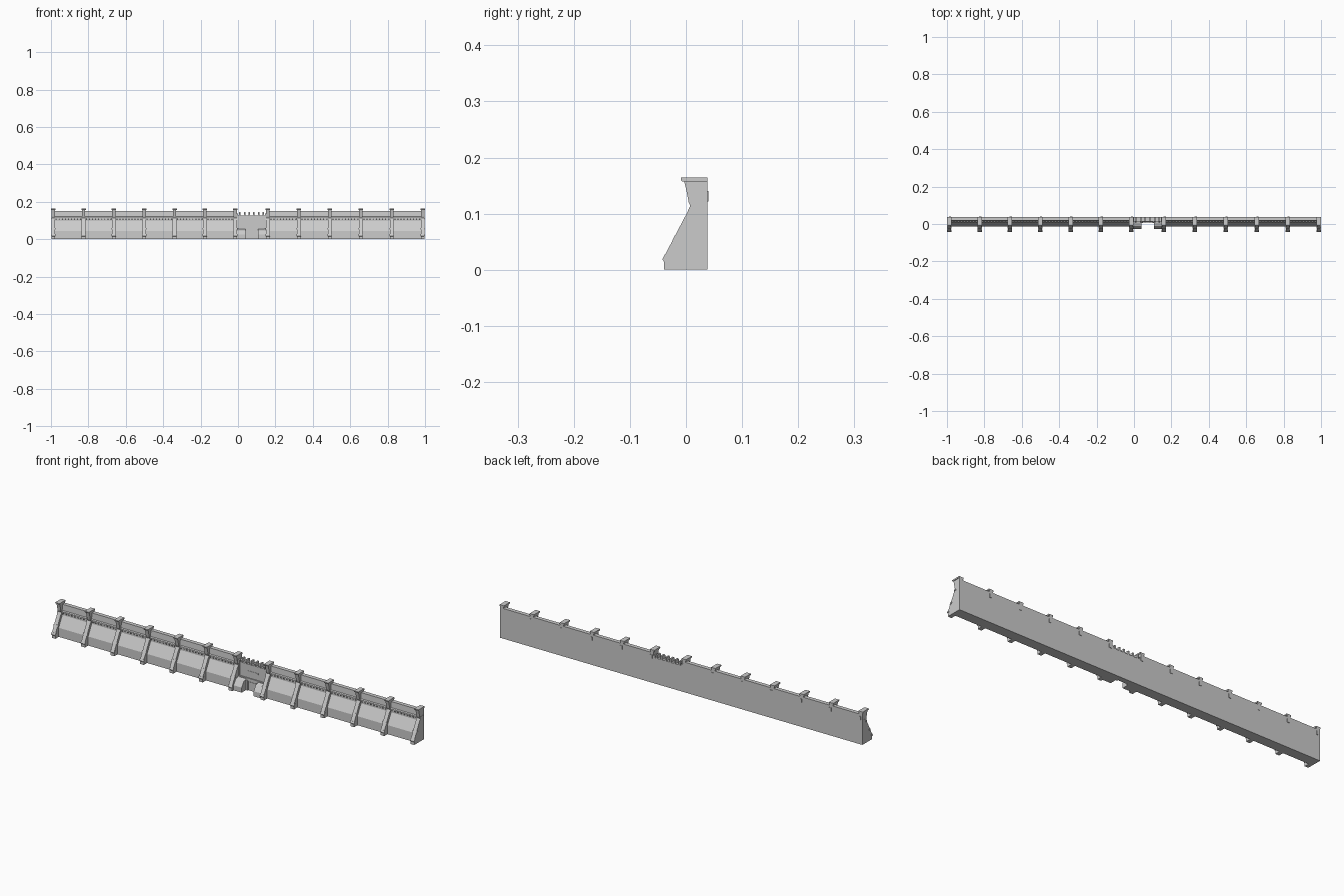
import bpy, bmesh

if "Cube" in bpy.data.objects:
    bpy.data.objects.remove(bpy.data.objects["Cube"])


def extrude(name, profile, spans):
    """Extrude a (y, z) side profile along x for every (x0, x1) span."""
    bm = bmesh.new()
    for x0, x1 in spans:
        a = [bm.verts.new((x0, y, z)) for y, z in profile]
        b = [bm.verts.new((x1, y, z)) for y, z in profile]
        bm.faces.new(a)
        bm.faces.new(b[::-1])
        for i in range(len(a)):
            j = (i + 1) % len(a)
            bm.faces.new((a[j], a[i], b[i], b[j]))
    bmesh.ops.recalc_face_normals(bm, faces=bm.faces)
    mesh = bpy.data.meshes.new(name)
    bm.to_mesh(mesh)
    bm.free()
    ob = bpy.data.objects.new(name, mesh)
    bpy.context.collection.objects.link(ob)
    return ob


def boxes(name, spans, y0, y1, z0, z1):
    return extrude(name, [(y0, z0), (y1, z0), (y1, z1), (y0, z1)], spans)


def around(xs, half):
    return [(x - half, x + half) for x in xs]


# Buttress positions: six bays left of the gate, five bays right of it
left = [-0.988 + i * 0.1622 for i in range(7)]
right = [0.160 + i * 0.1656 for i in range(6)]
piers = left + right
bays = list(zip(left, left[1:])) + list(zip(right, right[1:]))
gate_l, gate_r = left[-1], right[0]
mid = (gate_l + gate_r) / 2

# Battered curtain wall
wall = [(0.038, 0), (-0.013, 0), (-0.013, 0.045), (0.015, 0.098),
        (0.015, 0.112), (0.038, 0.112)]
extrude("curtain_wall", wall, bays)

# Parapet with a projecting ledge at its foot
parapet = [(0.038, 0.112), (0.010, 0.112), (0.010, 0.118), (0.016, 0.121),
           (0.018, 0.150), (0.038, 0.150)]
extrude("parapet", parapet, bays)

# Small corbels beneath the ledge
corbels = [a + (b - a) * (k + 1) / 10 for a, b in bays for k in range(9)]
extrude("corbels", [(0.016, 0.104), (0.016, 0.113), (0.009, 0.113), (0.010, 0.109)],
        around(corbels, 0.0025))

# Sloping buttresses
buttress = [(0.038, 0), (-0.039, 0), (-0.039, 0.014), (-0.042, 0.018),
            (0.008, 0.113), (0.004, 0.122), (0.038, 0.122)]
extrude("buttresses", buttress, around(piers, 0.010))

# Flared heads and flat caps
head = [(0.038, 0.120), (0.005, 0.120), (0.001, 0.140), (-0.003, 0.157), (0.038, 0.157)]
extrude("buttress_heads", head, around(piers, 0.009))
cap = [(0.038, 0.157), (-0.006, 0.157), (-0.009, 0.160), (-0.009, 0.164), (0.038, 0.164)]
extrude("buttress_caps", cap, around(piers, 0.012))

# Raised bands on the buttress slopes
for name, z in (("lower_bands", 0.018), ("middle_bands", 0.052), ("upper_bands", 0.105)):
    y = -0.042 + (z - 0.018) * 0.526
    extrude(name, [(y - 0.0005, z), (y + 0.004, z + 0.009),
                   (y + 0.012, z + 0.007), (y + 0.010, z)], around(piers, 0.012))

# Back brackets
boxes("back_brackets", around([x + 0.004 for x in piers[:-1]], 0.006),
      0.034, 0.0405, 0.122, 0.140)

# Gate wall: recessed flat panel, topped by crenels
boxes("gate_wall", [(gate_l, gate_r)], 0.013, 0.038, 0, 0.128)
boxes("gate_wall_side_strips", [(gate_l, gate_l + 0.016), (gate_r - 0.016, gate_r)],
      0.010, 0.038, 0.05, 0.138)
teeth = [mid + (k - 2.5) * 0.025 for k in range(6)]
extrude("gate_crenels", [(0.038, 0.127), (0.010, 0.127), (0.009, 0.138),
                         (0.014, 0.146), (0.038, 0.146)], around(teeth, 0.004))

# Gate flanks with sloped tops, leaving the entrance clear
flank = [(0.02, 0), (-0.028, 0), (-0.028, 0.025), (-0.012, 0.048), (0.02, 0.060)]
extrude("gate_flanks", flank, [(gate_l, mid - 0.033), (mid + 0.033, gate_r)])

# Door, jambs and lintel
boxes("gate_door", [(mid - 0.022, mid - 0.001), (mid + 0.001, mid + 0.022)],
      0.011, 0.016, 0, 0.042)
boxes("door_jambs", [(mid - 0.033, mid - 0.025), (mid + 0.025, mid + 0.033)],
      0.006, 0.016, 0, 0.050)
boxes("gate_lintel", [(mid - 0.07, mid + 0.07)], 0.008, 0.016, 0.048, 0.061)
boxes("gate_panel", [(mid - 0.03, mid + 0.03)], 0.0115, 0.016, 0.088, 0.096)
